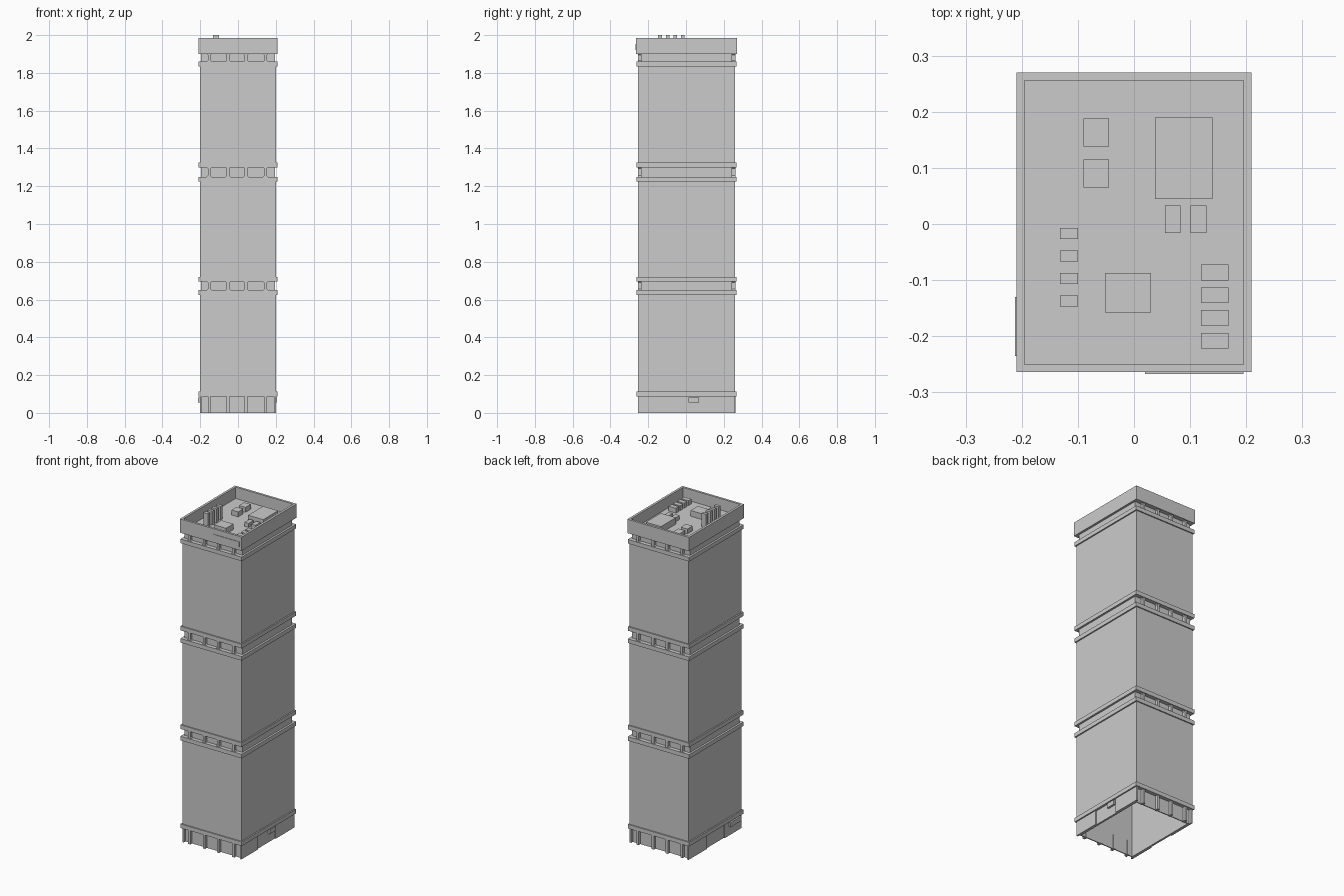
import bpy, bmesh
from math import pi

if "Cube" in bpy.data.objects:
    bpy.data.objects.remove(bpy.data.objects["Cube"])

CY = 0.003          # the shell sits slightly off centre because of the thin signs
HX, HY = 0.2, 0.257  # half size of the main walls
IX, IY = 0.182, 0.235  # half size of the hollow interior


def finish(name, bm):
    bmesh.ops.recalc_face_normals(bm, faces=bm.faces)
    me = bpy.data.meshes.new(name)
    bm.to_mesh(me)
    bm.free()
    ob = bpy.data.objects.new(name, me)
    bpy.context.collection.objects.link(ob)
    return ob


def box(name, x0, x1, y0, y1, z0, z1):
    bm = bmesh.new()
    bmesh.ops.create_cube(bm, size=1)
    for v in bm.verts:
        v.co = ((x0 + x1) / 2 + v.co.x * (x1 - x0),
                (y0 + y1) / 2 + v.co.y * (y1 - y0),
                (z0 + z1) / 2 + v.co.z * (z1 - z0))
    return finish(name, bm)


def ring(name, hx, hy, z0, z1, ix=IX, iy=IY):
    """Rectangular tube, open at the top and bottom."""
    bm = bmesh.new()
    profile = [(hx, hy, z0), (hx, hy, z1), (ix, iy, z1), (ix, iy, z0)]
    corners = [(-1, -1), (1, -1), (1, 1), (-1, 1)]
    rows = [[bm.verts.new((sx * a, CY + sy * b, z)) for a, b, z in profile]
            for sx, sy in corners]
    for i in range(4):
        r, n = rows[i], rows[(i + 1) % 4]
        for j in range(4):
            k = (j + 1) % 4
            bm.faces.new((r[j], n[j], n[k], r[k]))
    return finish(name, bm)


def prism(name, outline, y0, y1):
    """Extrude an x-z outline along y."""
    bm = bmesh.new()
    a = [bm.verts.new((x, y0, z)) for x, z in outline]
    b = [bm.verts.new((x, y1, z)) for x, z in outline]
    bm.faces.new(a)
    bm.faces.new(b)
    n = len(a)
    for i in range(n):
        j = (i + 1) % n
        bm.faces.new((a[i], a[j], b[j], b[i]))
    return finish(name, bm)


PILLARS = [-0.1525, -0.0525, 0.0425, 0.146]


def pillars(name, z0, z1, flare):
    """Front and back pillars; flared ends give the openings chamfered corners."""
    w, f = 0.0075, flare
    for i, x in enumerate(PILLARS):
        outline = [(x - w - f, z0), (x + w + f, z0), (x + w, z0 + f), (x + w, z1 - f),
                   (x + w + f, z1), (x - w - f, z1), (x - w, z1 - f), (x - w, z0 + f)]
        if not f:
            outline = [(x - w, z0), (x + w, z0), (x + w, z1), (x - w, z1)]
        prism(f"{name}_front_{i}", outline, CY - HY - 0.001, CY - HY + 0.025)
        prism(f"{name}_back_{i}", outline, CY + HY - 0.025, CY + HY + 0.001)


# ground floor: recessed wall, pillars and flush side walls around a centre panel
ring("ground_floor_wall", 0.194, 0.241, 0, 0.09)
pillars("ground_pillar", 0, 0.09, 0)
for s in (-1, 1):
    xs = sorted((s * 0.19, s * HX))
    box("ground_side_wall_front", *xs, CY - HY, -0.09, 0, 0.09)
    box("ground_side_wall_back", *xs, 0.08, CY + HY, 0, 0.09)

# three tall storeys, each with a ledge at the bottom and top
for i, (z0, z1) in enumerate([(0.087, 0.65), (0.695, 1.25), (1.30, 1.86)]):
    ring(f"storey_wall_{i}", HX, HY, z0, z1)
    ring(f"lower_ledge_{i}", 0.208, 0.264, z0, z0 + 0.025)
    ring(f"upper_ledge_{i}", 0.208, 0.264, z1 - 0.025, z1)

# recessed window bands
for i, (z0, z1) in enumerate([(0.65, 0.695), (1.25, 1.30), (1.86, 1.90)]):
    ring(f"window_band_{i}", 0.196, 0.24, z0, z1)
    pillars(f"window_pillar_{i}", z0, z1, 0.006)

# parapet and roof
ring("parapet", 0.2095, 0.267, 1.90, 1.985, 0.195, 0.253)
box("roof_deck", -0.2, 0.2, CY - 0.258, CY + 0.258, 1.90, 1.915)

# rooftop equipment
R = 1.915
box("large_plant_unit", 0.037, 0.14, 0.045, 0.19, R, 1.955)
box("hatch_house", -0.052, 0.03, -0.158, -0.087, R, 1.95)
for i, x in enumerate((0.055, 0.101)):
    box(f"duct_{i}", x, x + 0.028, -0.016, 0.033, R, 1.94)
for i, y in enumerate((0.065, 0.138)):
    box(f"roof_cabinet_{i}", -0.09, -0.045, y, y + 0.05, R, 1.945)
for i in range(4):
    y = -0.147 + 0.04 * i
    box(f"chimney_{i}", -0.132, -0.1, y, y + 0.02, R, 2.0)
    y = -0.222 + 0.0405 * i
    box(f"air_unit_{i}", 0.119, 0.168, y, y + 0.028, R, 1.945)

# thin plates on the parapet and over the side doors
box("parapet_plate", 0.02, 0.195, -0.267, -0.26, 1.922, 1.952)
box("left_door_plate", -0.2125, -0.198, -0.235, -0.13, 0.055, 0.082)
box("right_door_plate", 0.19, 0.206, 0.014, 0.07, 0.055, 0.082)
